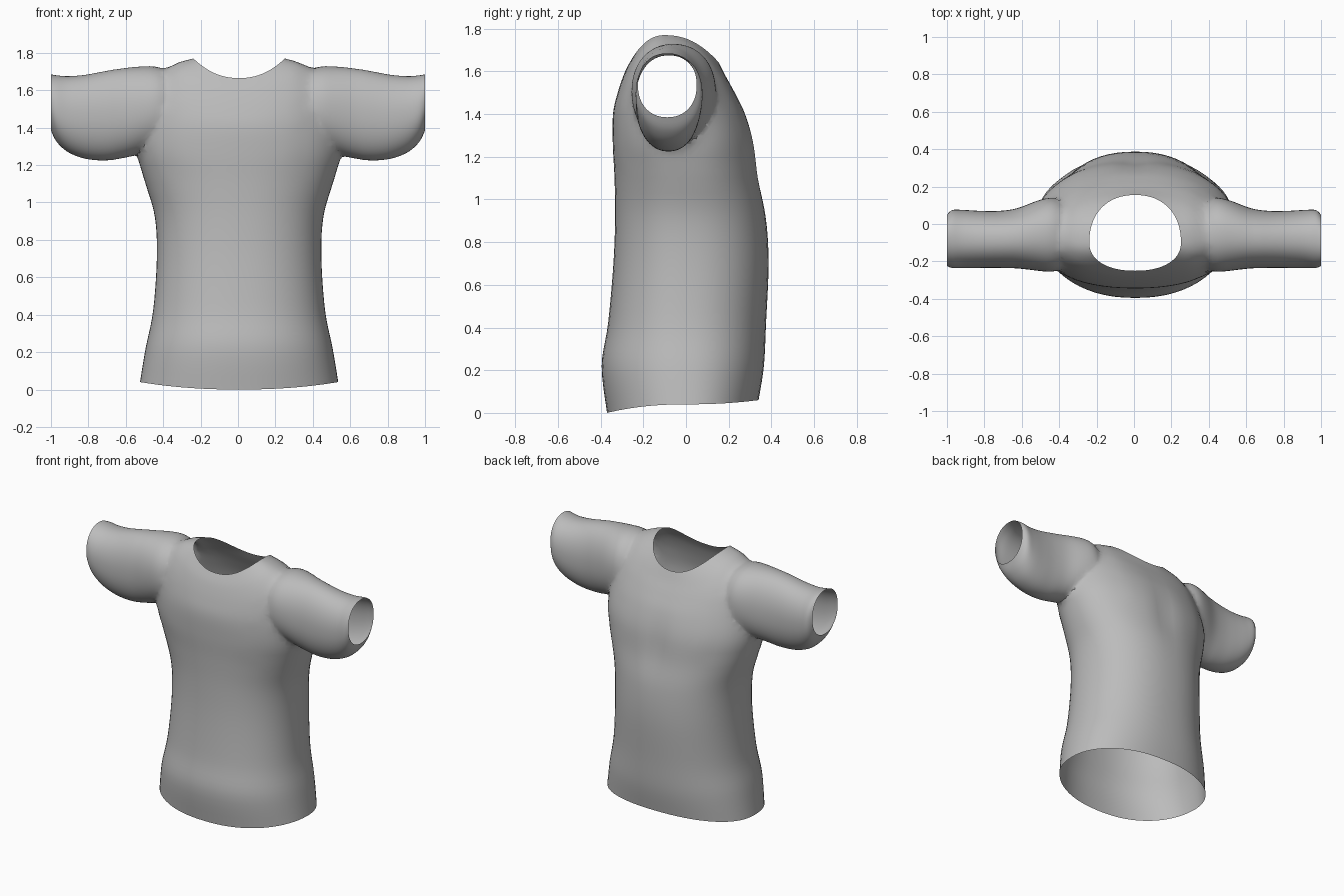
import bpy, bmesh, math
from mathutils import Vector

if "Cube" in bpy.data.objects:
    bpy.data.objects.remove(bpy.data.objects["Cube"])


def flat_material(name, rgb):
    m = bpy.data.materials.new(name)
    m.use_nodes = True
    m.diffuse_color = (*rgb, 1)
    m.node_tree.nodes["Principled BSDF"].inputs["Base Color"].default_value = (*rgb, 1)
    return m


cloth = flat_material("grey cloth", (0.5, 0.5, 0.5))
opening = flat_material("temporary opening", (0, 0, 0))
SEGMENTS = 64


def spow(v, p):
    return math.copysign(abs(v) ** p, v)


def smooth_keys(keys, steps):
    """Catmull-Rom blend between key cross-sections."""
    out = []
    for i in range(len(keys) - 1):
        a, b, c, d = (keys[min(max(i + k, 0), len(keys) - 1)] for k in (-1, 0, 1, 2))
        for s in range(steps):
            t = s / steps
            out.append([q + 0.5 * t * (r - p + t * (2 * p - 5 * q + 4 * r - e + t * (3 * (q - r) + e - p)))
                        for p, q, r, e in zip(a, b, c, d)])
    return out + [keys[-1]]


def torso_ring(key):
    w, front, side, back, z_front, z_side, z_back = key
    ring = []
    for i in range(SEGMENTS):
        a = math.tau * i / SEGMENTS
        c, s = math.cos(a), math.sin(a)
        y_end, z_end = (back, z_back) if s > 0 else (front, z_front)
        x = w * spow(c, 0.9)
        y = side + (y_end - side) * abs(s) ** 0.9
        z = z_side + (z_end - z_side) * s * s
        # shallow spine hollow between the shoulder blades
        if s > 0:
            y -= 0.015 * math.exp(-(x / 0.07) ** 2 - ((z - 1.2) / 0.2) ** 2)
        ring.append(Vector((x + 0.006, y, z)))
    return ring


def sleeve_ring(key, side):
    x, top, bottom, front, back = key
    cy, cz = (front + back) / 2, (top + bottom) / 2
    return [Vector((side * x,
                    cy + (back - front) / 2 * spow(math.cos(a), 0.92),
                    cz + (top - bottom) / 2 * spow(math.sin(a), 0.92)))
            for a in (math.tau * i / SEGMENTS for i in range(SEGMENTS))]


def loft(name, rings):
    """Tube through the rings; both ends get caps marked as openings."""
    bm = bmesh.new()
    loops = [[bm.verts.new(p) for p in r] for r in rings]
    for lo, hi in zip(loops, loops[1:]):
        for i in range(SEGMENTS):
            j = (i + 1) % SEGMENTS
            bm.faces.new((lo[i], lo[j], hi[j], hi[i]))
    for loop in (loops[0], loops[-1]):
        hub = bm.verts.new(sum((v.co for v in loop), Vector()) / SEGMENTS)
        for i in range(SEGMENTS):
            bm.faces.new((loop[i], loop[(i + 1) % SEGMENTS], hub)).material_index = 1
    bmesh.ops.recalc_face_normals(bm, faces=bm.faces)
    mesh = bpy.data.meshes.new(name)
    bm.to_mesh(mesh)
    bm.free()
    mesh.materials.append(cloth)
    mesh.materials.append(opening)
    ob = bpy.data.objects.new(name, mesh)
    bpy.context.collection.objects.link(ob)
    return ob


# Torso: half width, front y, side y, back y, then front, side and back heights
torso_keys = [
    (0.53, -0.37, 0.0, 0.34, 0.0, 0.04, 0.06),
    (0.50, -0.395, 0.0, 0.365, 0.22, 0.22, 0.22),
    (0.46, -0.365, 0.0, 0.375, 0.42, 0.42, 0.42),
    (0.44, -0.34, 0.01, 0.387, 0.7, 0.7, 0.7),
    (0.45, -0.332, 0.01, 0.375, 0.92, 0.92, 0.92),
    (0.50, -0.335, 0.0, 0.343, 1.1, 1.1, 1.1),
    (0.55, -0.343, -0.03, 0.32, 1.26, 1.27, 1.27),
    (0.53, -0.342, -0.06, 0.28, 1.4, 1.45, 1.4),
    (0.47, -0.32, -0.08, 0.23, 1.5, 1.63, 1.5),
    (0.38, -0.285, -0.09, 0.185, 1.6, 1.725, 1.58),
    (0.245, -0.25, -0.1, 0.155, 1.665, 1.77, 1.64),
]
shirt = loft("shirt", [torso_ring(k) for k in smooth_keys(torso_keys, 5)])

# Sleeves: distance from centre, top, bottom, front y, back y
sleeve_keys = [
    (0.32, 1.66, 1.38, -0.2, 0.06),
    (0.42, 1.725, 1.3, -0.255, 0.14),
    (0.52, 1.728, 1.26, -0.25, 0.125),
    (0.62, 1.718, 1.235, -0.238, 0.085),
    (0.72, 1.70, 1.225, -0.235, 0.07),
    (0.82, 1.682, 1.235, -0.235, 0.07),
    (0.91, 1.675, 1.27, -0.235, 0.075),
    (0.97, 1.68, 1.325, -0.235, 0.075),
    (1.0, 1.685, 1.385, -0.225, 0.05),
]
bpy.context.view_layer.objects.active = shirt
for side in (1, -1):
    sleeve = loft("sleeve", [sleeve_ring(k, side) for k in smooth_keys(sleeve_keys, 4)])
    join = shirt.modifiers.new("join sleeve", "BOOLEAN")
    join.operation = "UNION"
    join.solver = "EXACT"
    join.object = sleeve
    bpy.ops.object.modifier_apply(modifier=join.name)
    bpy.data.objects.remove(sleeve)

# Open the hem, neck and cuffs, then soften the armhole seams
bm = bmesh.new()
bm.from_mesh(shirt.data)
bmesh.ops.delete(bm, geom=[f for f in bm.faces if f.material_index == 1], context="FACES")
bmesh.ops.remove_doubles(bm, verts=bm.verts, dist=0.002)
seam = [v for v in bm.verts if v.co.z > 1.15 and 0.32 < abs(v.co.x) < 0.66]
for _ in range(5):
    bmesh.ops.smooth_vert(bm, verts=seam, factor=0.5, use_axis_x=True, use_axis_y=True, use_axis_z=True)
bm.to_mesh(shirt.data)
bm.free()
shirt.data.materials.pop(index=1)
bpy.data.materials.remove(opening)

bpy.ops.object.select_all(action="DESELECT")
shirt.select_set(True)
bpy.ops.object.shade_smooth_by_angle(angle=math.radians(40))
